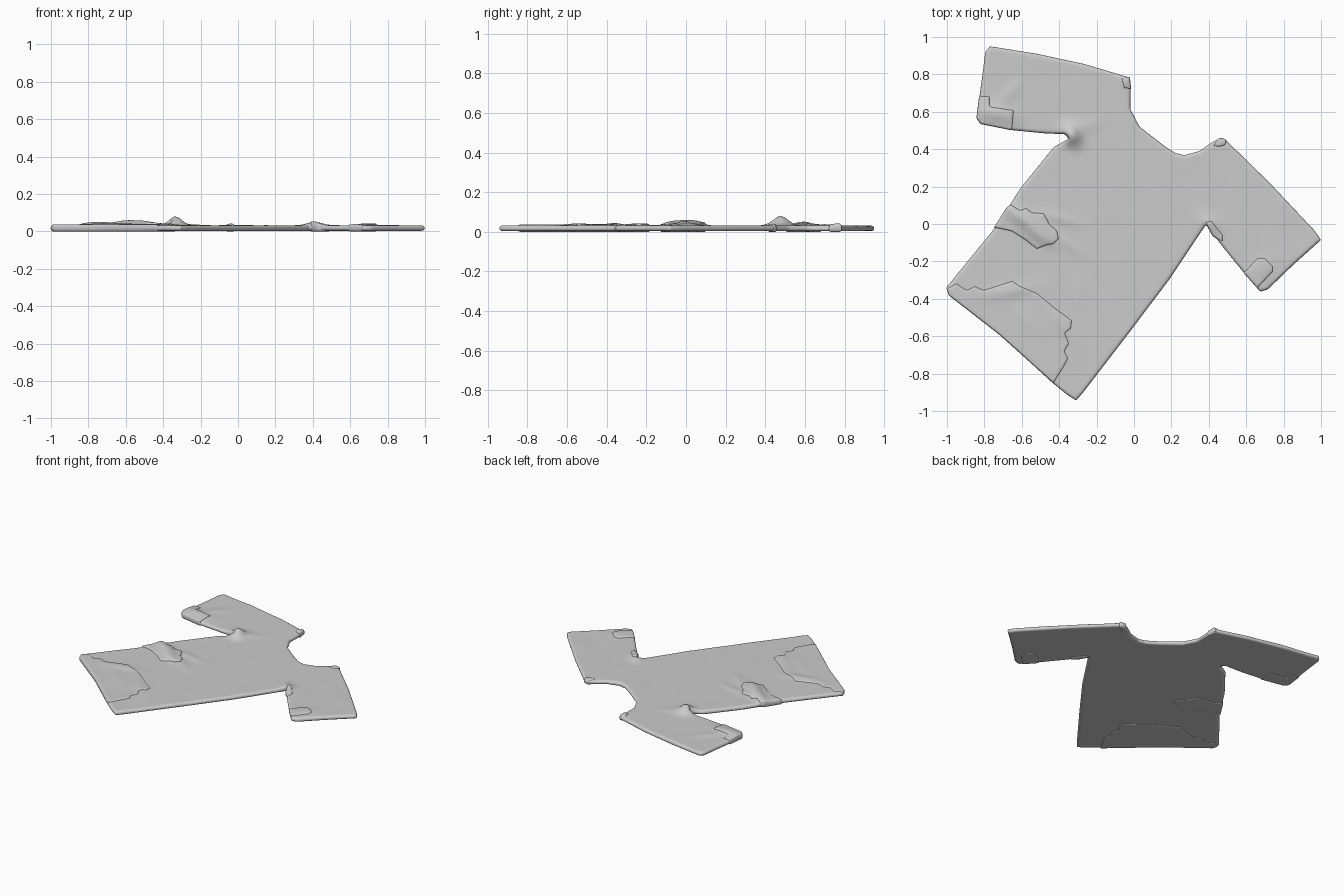
import bpy, bmesh, math
from mathutils import Vector, noise
from mathutils.geometry import delaunay_2d_cdt
from mathutils.kdtree import KDTree

if "Cube" in bpy.data.objects:
    bpy.data.objects.remove(bpy.data.objects["Cube"])

# Wrinkles: x, y, direction in degrees, half length, half width, height
WRINKLES = [
    (-.335, .475, -60, .055, .045, .046), (-.27, .52, 20, .09, .035, .006),
    (-.58, .02, -35, .13, .04, .021), (-.50, -.07, -30, .08, .03, .010),
    (-.40, .03, -15, .12, .025, .006), (-.36, -.10, -40, .10, .025, .005),
    (.40, .00, -50, .06, .04, .017), (.70, -.23, 45, .07, .05, .006),
    (-.74, .59, -10, .11, .045, .014), (-.66, .70, 50, .08, .03, .006),
    (-.66, -.36, 10, .14, .03, .007), (-.38, -.55, -50, .10, .03, .005),
    (-.60, -.50, -40, .15, .04, .003), (-.04, .76, 60, .03, .02, .006),
]


def wrinkle_height(x, y):
    h = .0015 * noise.noise(Vector((x * 7, y * 7, 0)))
    for cx, cy, deg, length, width, height in WRINKLES:
        c, s = math.cos(math.radians(deg)), math.sin(math.radians(deg))
        u = ((x - cx) * c + (y - cy) * s) / length
        v = ((y - cy) * c - (x - cx) * s) / width
        h += height * math.exp(-u * u - v * v)
    return h


def resample(pts, step):
    out = []
    for i, a in enumerate(pts):
        b = pts[(i + 1) % len(pts)]
        n = max(1, math.ceil((b - a).length / step))
        out += [a.lerp(b, k / n) for k in range(n)]
    return out


def soften(pts):
    out = []
    for i, a in enumerate(pts):
        b = pts[(i + 1) % len(pts)]
        out += [a.lerp(b, .25), a.lerp(b, .75)]
    return out


def cloth_piece(name, outline, bottom, top, radius, step, grid):
    """Padded sheet with a rounded rim and wrinkled upper surface."""
    pts = [Vector(p) for p in outline]
    if sum(a.cross(b) for a, b in zip(pts, pts[1:] + pts[:1])) < 0:
        pts.reverse()
    rim = soften(resample(pts, step))
    samples = resample(rim, .003)
    tree = KDTree(len(samples))
    for i, p in enumerate(samples):
        tree.insert(p.to_3d(), i)
    tree.balance()

    def rim_distance(p):
        return tree.find((p[0], p[1], 0))[2]

    # Rim rows, then interior grid
    n = len(rim)
    points = list(rim)
    for d in (.08 * radius, .28 * radius, .6 * radius, radius):
        for i, p in enumerate(rim):
            t = (rim[(i + 1) % n] - rim[i - 1]).normalized()
            q = p + Vector((-t.y, t.x)) * d
            if rim_distance(q) > .8 * d:
                points.append(q)
    xs, ys = [p.x for p in rim], [p.y for p in rim]
    for i in range(int((max(xs) - min(xs)) / grid) + 1):
        for j in range(int((max(ys) - min(ys)) / grid) + 1):
            q = Vector((min(xs) + i * grid, min(ys) + j * grid))
            if rim_distance(q) > radius * 1.3:
                points.append(q)
    edges = [(i, (i + 1) % n) for i in range(n)]
    flat, _, faces, *_ = delaunay_2d_cdt(points, edges, [], 1, 1e-5)

    bm = bmesh.new()
    upper, lower = [], []
    for p in flat:
        d = rim_distance(p)
        f = 0 if d < 1e-4 else math.sqrt(1 - (1 - min(d / radius, 1)) ** 2)
        h = wrinkle_height(p.x, p.y)
        mid = .016 + .35 * h
        upper.append(bm.verts.new((p.x, p.y, mid + (top + h - mid) * f)))
        lower.append(bm.verts.new((p.x, p.y, mid + (bottom - mid) * f)))
    for face in faces:
        bm.faces.new([upper[i] for i in face])
        bm.faces.new([lower[i] for i in reversed(face)])
    bmesh.ops.delete(bm, geom=[v for v in bm.verts if not v.link_faces],
                     context='VERTS')
    bmesh.ops.remove_doubles(bm, verts=bm.verts, dist=1e-4)
    bmesh.ops.recalc_face_normals(bm, faces=bm.faces)
    for face in bm.faces:
        face.smooth = True
    mesh = bpy.data.meshes.new(name)
    bm.to_mesh(mesh)
    bm.free()
    bpy.context.collection.objects.link(bpy.data.objects.new(name, mesh))


# Shirt body with both sleeves
shirt = [
    (-.77, .95), (-.52, .91), (-.265, .855), (-.03, .785), (-.018, .74),
    (-.02, .615), (.03, .52), (.165, .415), (.22, .38), (.27, .368),
    (.35, .39), (.43, .445), (.475, .462), (.51, .43), (.725, .22),
    (.965, -.035), (1.0, -.085), (.85, -.22), (.715, -.35), (.675, -.362),
    (.595, -.27), (.485, -.135), (.385, -.005), (.35, -.055), (.19, -.295),
    (-.025, -.58), (-.275, -.905), (-.31, -.943), (-.355, -.915),
    (-.435, -.85), (-.72, -.59), (-.99, -.38), (-1.004, -.34), (-.755, -.035),
    (-.60, .20), (-.43, .41), (-.35, .455), (-.37, .48), (-.48, .485),
    (-.665, .503), (-.82, .535), (-.842, .565), (-.81, .80), (-.795, .92)]
cloth_piece("shirt_body", shirt, .003, .032, .016, .025, .018)

# Raised overlapping pieces: ragged hem, side fold, cuffs, armpit, collar ends
hem = [
    (-1.0, -.345), (-.95, -.315), (-.895, -.352), (-.85, -.33), (-.805, -.352),
    (-.72, -.325), (-.65, -.302), (-.61, -.33), (-.515, -.37), (-.425, -.445),
    (-.33, -.515), (-.335, -.56), (-.367, -.585), (-.345, -.64), (-.37, -.68),
    (-.35, -.72), (-.38, -.775), (-.43, -.853), (-.72, -.592), (-.99, -.382)]
side_fold = [
    (-.68, .09), (-.655, .105), (-.61, .075), (-.575, .087), (-.545, .063),
    (-.48, .058), (-.45, 0), (-.41, -.035), (-.40, -.08), (-.43, -.11),
    (-.46, -.113), (-.52, -.135), (-.585, -.085), (-.655, -.04), (-.75, -.02)]
left_cuff = [(-.828, .685), (-.77, .685), (-.77, .63), (-.64, .61),
             (-.65, .50), (-.82, .534), (-.843, .565)]
right_cuff = [(.585, -.26), (.66, -.18), (.70, -.18), (.745, -.225),
              (.745, -.255), (.66, -.345)]
armpit = [(.378, .012), (.415, .02), (.478, -.06), (.475, -.1), (.42, -.065)]
collar_right = [(.42, .42), (.455, .46), (.495, .45), (.49, .42), (.45, .41)]
collar_left = [(-.07, .78), (-.022, .787), (-.015, .72), (-.055, .725)]
for name, outline, top in (
        ("hem_overlap", hem, .037), ("side_fold", side_fold, .039),
        ("left_cuff_patch", left_cuff, .037),
        ("right_cuff_patch", right_cuff, .037),
        ("armpit_fold", armpit, .037),
        ("collar_end_right", collar_right, .037),
        ("collar_end_left", collar_left, .036)):
    cloth_piece(name, outline, 0, top, .009, .02, .016)
